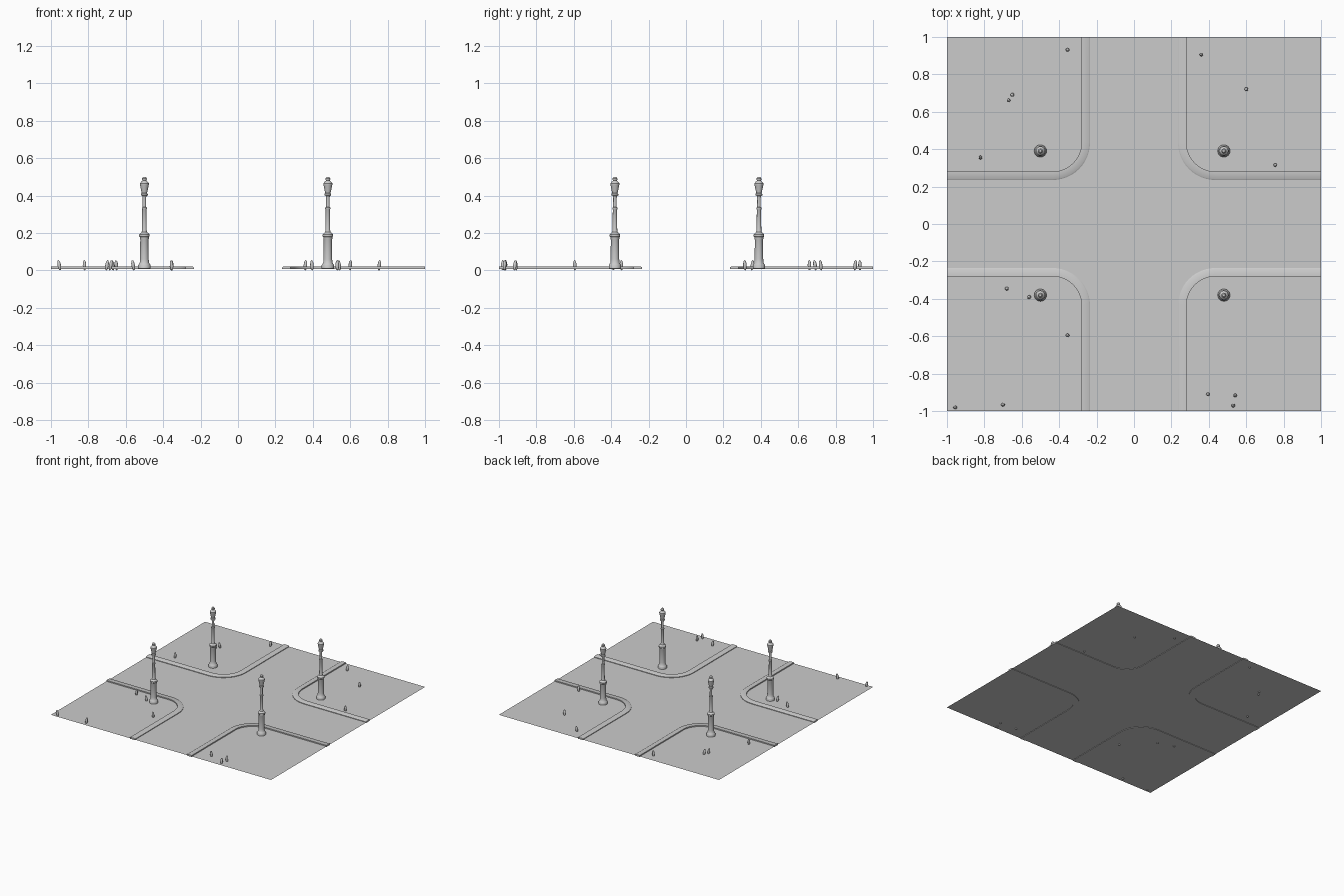
import bpy, bmesh, math, random
from mathutils import Matrix

cube = bpy.data.objects.get("Cube")
if cube:
    bpy.data.objects.remove(cube, do_unlink=True)

random.seed(4)
grey = bpy.data.materials.new("light_grey")
grey.use_nodes = True
grey.diffuse_color = (0.6, 0.6, 0.6, 1)
grey.node_tree.nodes["Principled BSDF"].inputs["Base Color"].default_value = (0.6, 0.6, 0.6, 1)


def make_object(name, bm, smooth=True):
    mesh = bpy.data.meshes.new(name)
    bm.to_mesh(mesh)
    bm.free()
    mesh.materials.append(grey)
    obj = bpy.data.objects.new(name, mesh)
    bpy.context.collection.objects.link(obj)
    if smooth:
        bpy.ops.object.select_all(action="DESELECT")
        obj.select_set(True)
        bpy.context.view_layer.objects.active = obj
        bpy.ops.object.shade_smooth_by_angle(angle=math.radians(35))
    return obj


def bridge(bm, rings, closed):
    # Quads between neighbouring rings of vertices
    for a, b in zip(rings, rings[1:]):
        count = len(a)
        for i in range(count if closed else count - 1):
            j = (i + 1) % count
            bm.faces.new((a[i], a[j], b[j], b[i]))


def lathe(name, profile, sides=24):
    bm = bmesh.new()
    rings = []
    for r, z in profile:
        angles = [math.tau * i / sides for i in range(sides)]
        rings.append([bm.verts.new((r * math.cos(a), r * math.sin(a), z)) for a in angles])
    bridge(bm, rings, True)
    bm.faces.new(rings[0])
    bm.faces.new(rings[-1])
    bmesh.ops.recalc_face_normals(bm, faces=bm.faces)
    return make_object(name, bm)


# Ground sheet
bm = bmesh.new()
bmesh.ops.create_grid(bm, x_segments=1, y_segments=1, size=1,
                      matrix=Matrix.Translation((0, 0, 0.011)))
make_object("ground", bm, smooth=False)


# Rounded curbs around each corner block
def curb(name, sx, sy, edge=0.235, radius=0.2, steps=12):
    section = [(0, 0.007), (0, 0.016), (0.006, 0.02), (0.045, 0.02), (0.045, 0.007)]
    centre = edge + radius
    bm = bmesh.new()
    rings = []
    for d, z in section:
        r = radius - d
        path = [(1, edge + d)]
        for i in range(steps + 1):
            a = math.pi / 2 * i / steps
            path.append((centre - r * math.sin(a), centre - r * math.cos(a)))
        path.append((edge + d, 1))
        rings.append([bm.verts.new((sx * x, sy * y, z)) for x, y in path])
    bridge(bm, rings + [rings[0]], False)
    for end in (0, -1):
        bm.faces.new([ring[end] for ring in rings])
    bmesh.ops.recalc_face_normals(bm, faces=bm.faces)
    make_object(name, bm)


# Street lamp outline, from the foot to the finial
lamp_profile = [
    (0.033, 0.011), (0.033, 0.028), (0.029, 0.034), (0.025, 0.04),
    (0.023, 0.06), (0.022, 0.165), (0.024, 0.17), (0.024, 0.178),
    (0.028, 0.182), (0.028, 0.192), (0.022, 0.198), (0.015, 0.204),
    (0.0125, 0.215), (0.0115, 0.325), (0.014, 0.329), (0.014, 0.335),
    (0.0095, 0.339), (0.009, 0.385), (0.011, 0.398), (0.018, 0.401),
    (0.018, 0.409), (0.014, 0.413), (0.018, 0.43), (0.023, 0.455),
    (0.024, 0.459), (0.024, 0.465), (0.017, 0.474), (0.01, 0.48),
    (0.013, 0.485), (0.013, 0.491), (0.007, 0.499)]

for sy, row in ((-1, "front"), (1, "back")):
    for sx, side in ((-1, "right"), (1, "left")):
        curb(f"curb_{row}_{side}", sx, sy)
        lamp = lathe(f"street_lamp_{row}_{side}", lamp_profile)
        lamp.location = (-0.5 if sx < 0 else 0.48, -0.38 if sy < 0 else 0.39, 0)

# Small tilted upright pebbles scattered over the blocks
spots = [(-0.355, 0.93), (0.36, 0.905), (0.6, 0.72), (-0.65, 0.69), (-0.67, 0.66),
         (-0.82, 0.355), (0.755, 0.315), (-0.68, -0.345), (-0.56, -0.39),
         (-0.355, -0.595), (-0.7, -0.965), (-0.955, -0.98), (0.395, -0.91),
         (0.54, -0.915), (0.53, -0.97)]
for n, (x, y) in enumerate(spots, 1):
    bm = bmesh.new()
    tilt = (Matrix.Rotation(random.uniform(0, math.tau), 4, "Z")
            @ Matrix.Rotation(random.uniform(0.08, 0.2), 4, "X"))
    shape = Matrix.Diagonal((0.0095, 0.0095, 0.0275, 1))
    bmesh.ops.create_uvsphere(bm, u_segments=12, v_segments=8, radius=1,
                              matrix=Matrix.Translation((x, y, 0.0275)) @ tilt @ shape)
    make_object(f"pebble_{n}", bm)
